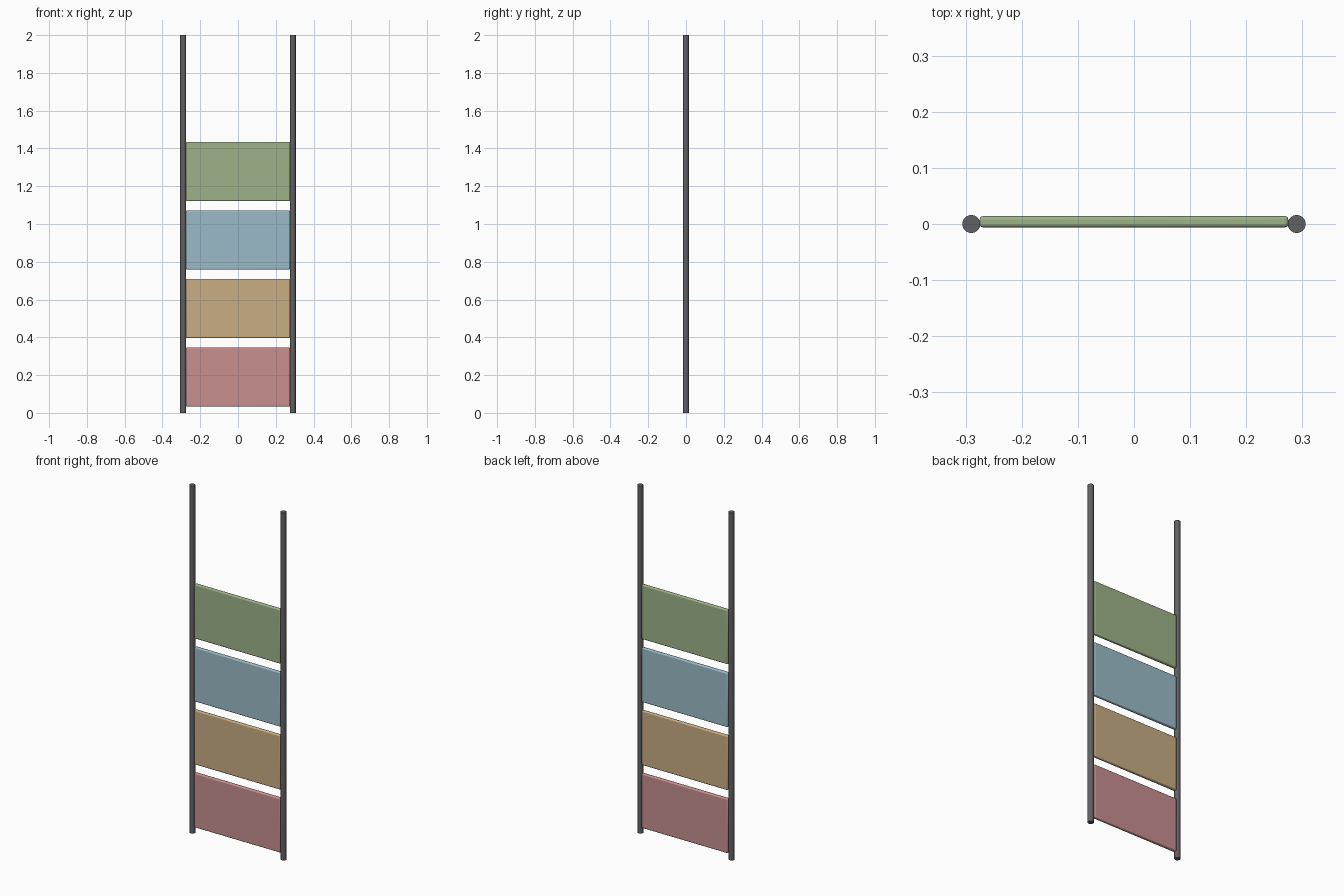
import bpy

if "Cube" in bpy.data.objects:
    bpy.data.objects.remove(bpy.data.objects["Cube"])

POST_X, POST_R, HEIGHT = 0.29, 0.016, 2.0
PANEL_W, PANEL_H, PANEL_T, PANEL_Y = 0.55, 0.313, 0.02, 0.004


def material(name, rgb):
    m = bpy.data.materials.new(name)
    m.diffuse_color = (*rgb, 1)
    m.use_nodes = True
    m.node_tree.nodes["Principled BSDF"].inputs["Base Color"].default_value = m.diffuse_color
    return m


# Two upright round posts
post_mat = material("dark_metal", (0.12, 0.12, 0.125))
for name, side in (("left_post", -1), ("right_post", 1)):
    bpy.ops.mesh.primitive_cylinder_add(vertices=32, radius=POST_R, depth=HEIGHT,
                                        location=(side * POST_X, 0, HEIGHT / 2))
    post = bpy.context.object
    post.name = name
    post.data.materials.append(post_mat)
    bpy.ops.object.shade_smooth_by_angle()

# Four thin coloured panels with softened edges
panels = [("red_panel", (0.58, 0.28, 0.28)), ("tan_panel", (0.58, 0.42, 0.23)),
          ("blue_panel", (0.33, 0.50, 0.58)), ("green_panel", (0.34, 0.45, 0.25))]
for i, (name, rgb) in enumerate(panels):
    bpy.ops.mesh.primitive_cube_add(size=1, location=(0, PANEL_Y, 0.19 + i * 0.3625))
    panel = bpy.context.object
    panel.name = name
    panel.scale = (PANEL_W, PANEL_T, PANEL_H)
    bpy.ops.object.transform_apply(location=False, rotation=False, scale=True)
    panel.data.materials.append(material(name + "_color", rgb))
    bevel = panel.modifiers.new("soft_edges", 'BEVEL')
    bevel.width = 0.006
    bevel.segments = 3
    bpy.ops.object.shade_smooth_by_angle()
